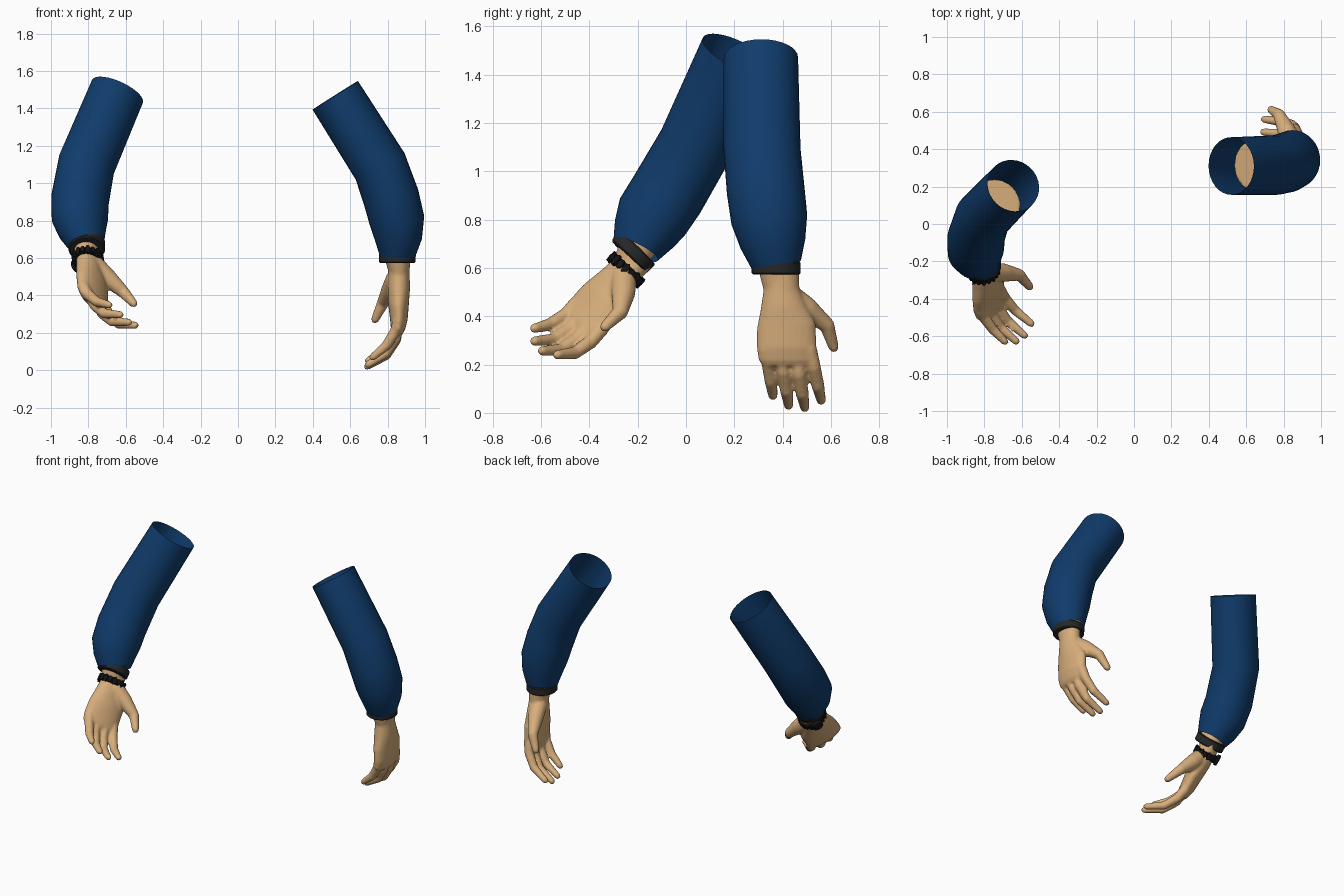
import bpy, bmesh, math
from mathutils import Vector

cube = bpy.data.objects.get("Cube")
if cube:
    bpy.data.objects.remove(cube)


def material(name, rgb):
    m = bpy.data.materials.new(name)
    m.use_nodes = True
    m.diffuse_color = (*rgb, 1)
    bsdf = m.node_tree.nodes["Principled BSDF"]
    bsdf.inputs["Base Color"].default_value = (*rgb, 1)
    bsdf.inputs["Roughness"].default_value = 0.8
    return m


SKIN = material("skin", (0.68, 0.42, 0.2))
BLUE = material("navy cloth", (0.005, 0.045, 0.15))
GREY = material("cuff charcoal", (0.02, 0.02, 0.02))
BLACK = material("band black", (0.007, 0.007, 0.008))


def loft(bm, sections, ref, sides=24, cap=True):
    """Skin elliptical rings (centre, radius along ref, other radius) along a path."""
    pts = [s[0] for s in sections]
    rings = []
    for i, (c, ra, rb) in enumerate(sections):
        axis = (pts[min(i + 1, len(pts) - 1)] - pts[max(i - 1, 0)]).normalized()
        u = (ref - axis * ref.dot(axis)).normalized()
        v = axis.cross(u)
        rings.append([bm.verts.new(c + u * ra * math.cos(a) + v * rb * math.sin(a))
                      for a in (2 * math.pi * k / sides for k in range(sides))])
    for lo, hi in zip(rings, rings[1:]):
        for k in range(sides):
            n = (k + 1) % sides
            bm.faces.new((lo[k], lo[n], hi[n], hi[k]))
    if cap:
        bm.faces.new(rings[0][::-1])
        bm.faces.new(rings[-1])


def digit(bm, path, radii, ref):
    """Tapered finger with a rounded tip."""
    tip = path[-1] + (path[-1] - path[-2]).normalized() * radii[-1] * 0.8
    loft(bm, [(p, r, r) for p, r in zip(path, radii)]
         + [(tip, radii[-1] * 0.55, radii[-1] * 0.55)], ref, 12)


def finish(bm, name, mat, angle=None):
    bmesh.ops.recalc_face_normals(bm, faces=bm.faces)
    me = bpy.data.meshes.new(name)
    bm.to_mesh(me)
    bm.free()
    me.materials.append(mat)
    ob = bpy.data.objects.new(name, me)
    bpy.context.collection.objects.link(ob)
    bpy.ops.object.select_all(action="DESELECT")
    bpy.context.view_layer.objects.active = ob
    ob.select_set(True)
    if angle:
        bpy.ops.object.shade_smooth_by_angle(angle=math.radians(angle))
    return ob


def build_arm(side, wrist, F, T, P, centres):
    """F runs along the fingers, T towards the thumb, P out of the palm."""
    W, F, T, P = (Vector(v) for v in (wrist, F, T, P))
    C = [Vector(c) for c in centres]

    def at(f, t, p):
        return W + F * f + T * t + P * p

    # Sleeve: open tube, narrowing into the cuff
    bm = bmesh.new()
    radii = (0.148, 0.153, 0.155, 0.152, 0.13, 0.1)
    loft(bm, [(c, r * 1.04, r * 0.97) for c, r in zip(C, radii)], T, 32, cap=False)
    finish(bm, side + "_sleeve", BLUE, 60)

    # Cuff band
    bm = bmesh.new()
    end = C[-1]
    loft(bm, [(end - F * 0.012, 0.097, 0.095), (end - F * 0.006, 0.102, 0.099),
              (end + F * 0.036, 0.101, 0.097), (end + F * 0.042, 0.095, 0.09)], T, 32)
    finish(bm, side + "_cuff", GREY, 35)

    # Forearm, palm, fingers and thumb fused into one skin
    bm = bmesh.new()
    arm = [(C[0].lerp(C[1], 0.52), 0.138), (C[1], 0.143), (C[2], 0.135),
           (C[3], 0.12), (C[4], 0.095), (C[5], 0.077)]
    loft(bm, [(c, r, r * 0.96) for c, r in arm] + [(at(0.03, 0.01, 0), 0.075, 0.058)], T)
    palm = [(-0.03, 0.01, 0, 0.078, 0.06), (0.06, 0.015, 0, 0.075, 0.058),
            (0.13, 0.022, 0, 0.094, 0.06), (0.21, 0.035, 0.002, 0.122, 0.056),
            (0.30, 0.037, 0, 0.124, 0.047), (0.35, 0.037, 0.005, 0.118, 0.038),
            (0.375, 0.037, 0.008, 0.1, 0.026)]
    loft(bm, [(at(f, t, p), rt, rp) for f, t, p, rt, rp in palm], T)
    for base, tip, reach, curl in ((-0.052, -0.02, 0.5, 0.14), (0.01, 0.045, 0.54, 0.165),
                                   (0.072, 0.112, 0.55, 0.17), (0.128, 0.18, 0.52, 0.165)):
        path = [at(0.3, base, 0),
                at(reach - 0.14, base + (tip - base) * 0.4, 0.018),
                at(reach - 0.06, base + (tip - base) * 0.75, 0.068),
                at(reach, tip, curl)]
        digit(bm, path, (0.033, 0.03, 0.027, 0.02), T)
    digit(bm, [at(0.08, 0.035, 0.015), at(0.14, 0.12, 0.045),
               at(0.21, 0.205, 0.085), at(0.3, 0.232, 0.128)],
          (0.055, 0.05, 0.033, 0.022), P)
    hand = finish(bm, side + "_arm_and_hand", SKIN)
    fuse = hand.modifiers.new("fuse", "REMESH")
    fuse.mode = "VOXEL"
    fuse.voxel_size = 0.008
    fuse.use_smooth_shade = True
    soften = hand.modifiers.new("soften", "SMOOTH")
    soften.factor = 0.5
    soften.iterations = 4
    return at


left_centres = [(0.52, 0.31, 1.47), (0.76, 0.315, 1.09), (0.82, 0.33, 0.92),
                (0.85, 0.345, 0.8), (0.857, 0.36, 0.7), (0.852, 0.373, 0.615)]
right_centres = [(-0.645, 0.205, 1.49), (-0.81, 0.035, 1.1), (-0.845, -0.075, 0.91),
                 (-0.845, -0.14, 0.81), (-0.83, -0.175, 0.74), (-0.81, -0.208, 0.675)]

build_arm("left", (0.86, 0.38, 0.57), (0, 0, -1), (0, 1, 0), (-1, 0, 0), left_centres)

T = Vector((0.6, 0.6, -0.53)).normalized()
F = Vector((0.08, -0.655, -0.756))
F = (F - T * F.dot(T)).normalized()
P = F.cross(T)
at = build_arm("right", (-0.812, -0.217, 0.64), F, T, P, right_centres)

# Wrist band: thin strap, chunky links and a dial on the back of the wrist
bm = bmesh.new()
loft(bm, [(at(f, 0.012, 0), 0.083, 0.07) for f in (0.038, 0.078)], T, 32)
LINKS = 18
for i in range(LINKS):
    a = 2 * math.pi * i / LINKS
    out = T * math.cos(a) + P * math.sin(a)
    c = at(0.058, 0.012 + 0.085 * math.cos(a), 0.073 * math.sin(a))
    h = 0.026 if i % 2 else 0.021
    loft(bm, [(c - out * 0.008, h, 0.013), (c + out * 0.008, h, 0.013)], F + out * 0.01, 8)
c = at(0.058, 0.012, -0.07)
loft(bm, [(c, 0.036, 0.036), (c - P * 0.018, 0.036, 0.036), (c - P * 0.022, 0.03, 0.03)], T, 20)
finish(bm, "right_wrist_band", BLACK, 35)
